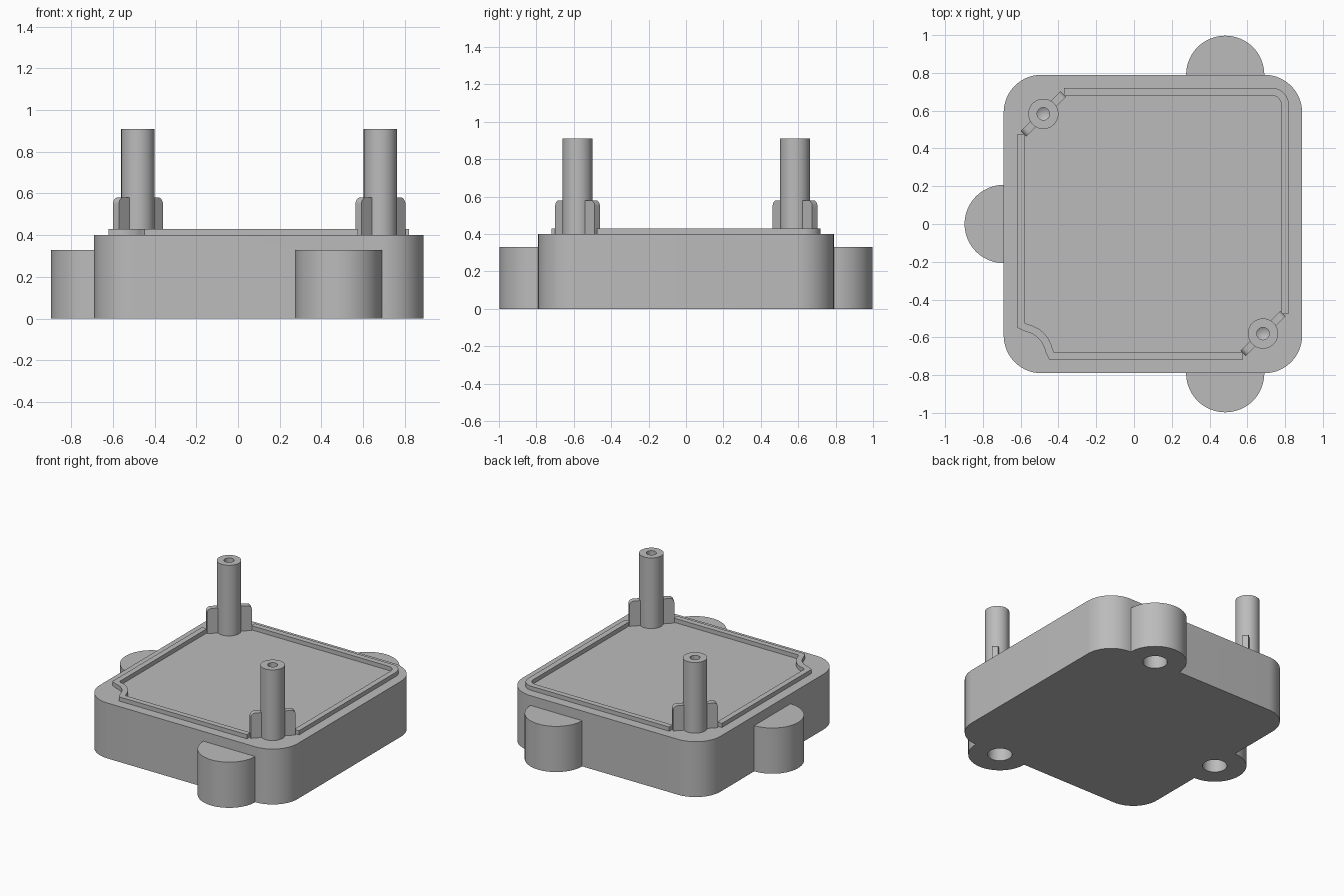
import bpy, bmesh, math
from mathutils import Vector, Matrix

old = bpy.data.objects.get("Cube")
if old:
    bpy.data.objects.remove(old, do_unlink=True)

grey = bpy.data.materials.new("plain grey")
grey.use_nodes = True
grey.diffuse_color = (0.5, 0.5, 0.5, 1)
grey.node_tree.nodes["Principled BSDF"].inputs["Base Color"].default_value = (0.5, 0.5, 0.5, 1)

BASE_TOP, LIP_TOP, RIB_TOP, POST_TOP = 0.4, 0.43, 0.58, 0.91
SINK = 0.02          # how far parts reach into the base
HALF, MID_X = 0.79, 0.1
LUG_R = 0.207


def finish(name, bm):
    bmesh.ops.recalc_face_normals(bm, faces=bm.faces)
    mesh = bpy.data.meshes.new(name)
    bm.to_mesh(mesh)
    bm.free()
    mesh.materials.append(grey)
    obj = bpy.data.objects.new(name, mesh)
    bpy.context.collection.objects.link(obj)
    return obj


def select(obj):
    bpy.ops.object.select_all(action='DESELECT')
    obj.select_set(True)
    bpy.context.view_layer.objects.active = obj


def smooth(obj):
    select(obj)
    bpy.ops.object.shade_smooth_by_angle(angle=math.radians(30))


def arc(cx, cy, r, start, end, n=16):
    angles = [math.radians(start + (end - start) * i / n) for i in range(n + 1)]
    return [(cx + r * math.cos(a), cy + r * math.sin(a)) for a in angles]


def prism(name, outline, low, high):
    bm = bmesh.new()
    face = bm.faces.new([bm.verts.new((x, y, low)) for x, y in outline])
    top = bmesh.ops.extrude_face_region(bm, geom=[face])["geom"]
    verts = [v for v in top if isinstance(v, bmesh.types.BMVert)]
    bmesh.ops.translate(bm, verts=verts, vec=(0, 0, high - low))
    return finish(name, bm)


def combine(target, tool, operation):
    mod = target.modifiers.new("join", 'BOOLEAN')
    mod.operation, mod.solver, mod.object = operation, 'EXACT', tool
    select(target)
    bpy.ops.object.modifier_apply(modifier=mod.name)
    bpy.data.objects.remove(tool, do_unlink=True)


def ribbon(path, width):
    """Outline of a mitred strip along a path."""
    pts = [Vector(p) for p in path]
    sides = ([], [])
    for i, p in enumerate(pts):
        a = (p - pts[i - 1]).normalized() if i else None
        b = (pts[i + 1] - p).normalized() if i < len(pts) - 1 else None
        a, b = a or b, b or a
        t = (a + b).normalized()
        offset = Vector((-t.y, t.x)) * (width / 2 / t.dot(a))
        sides[0].append(p + offset)
        sides[1].append(p - offset)
    return sides[0] + sides[1][::-1]


# Base block with rounded corners
r = 0.2
c = HALF - r
outline = []
for sx, sy, start in ((1, 1, 0), (-1, 1, 90), (-1, -1, 180), (1, -1, 270)):
    outline += arc(MID_X + sx * c, sy * c, r, start, start + 90)
base = prism("base", outline, 0, BASE_TOP)

# Three round mounting lugs, each with a blind hole from below
lugs = ((0.483, HALF), (0.483, -HALF), (MID_X - HALF, 0))
for x, y in lugs:
    combine(base, prism("lug", arc(x, y, LUG_R, 0, 360, 64)[:-1], 0, 0.33), 'UNION')
for x, y in lugs:
    combine(base, prism("lug_hole", arc(x, y, 0.08, 0, 360, 40)[:-1], -0.1, 0.2), 'DIFFERENCE')
smooth(base)

# Raised sealing lip in two runs, with a scooped corner
back_run = [(-0.37, 0.7)] + arc(0.73, 0.63, 0.07, 90, 0) + [(0.8, -0.475)]
front_run = [(-0.6, 0.475), (-0.6, -0.535)] + arc(-0.6, -0.7, 0.153, 78, 12) + [(-0.435, -0.7), (0.575, -0.7)]
for name, path in (("back_lip", back_run), ("front_lip", front_run)):
    smooth(prism(name, ribbon(path, 0.04), BASE_TOP - SINK, LIP_TOP))


def post(name, x, y):
    """Turned post with a drilled, cone-ended screw hole."""
    profile = [(0, 0.69), (0.033, 0.71), (0.033, POST_TOP), (0.08, POST_TOP),
               (0.08, BASE_TOP - SINK), (0, BASE_TOP - SINK)]
    bm = bmesh.new()
    verts = [bm.verts.new((px, 0, pz)) for px, pz in profile]
    edges = [bm.edges.new(pair) for pair in zip(verts, verts[1:])]
    bmesh.ops.spin(bm, geom=verts + edges, axis=(0, 0, 1), cent=(0, 0, 0),
                   angle=math.tau, steps=40)
    bmesh.ops.remove_doubles(bm, verts=bm.verts, dist=0.0001)
    obj = finish(name, bm)
    obj.location = (x, y, 0)
    smooth(obj)


def rib(name, x, y, side):
    """Diagonal fin with a rounded outer top corner."""
    end, fillet = 0.149, 0.03
    profile = [(0.06, BASE_TOP - SINK), (end, BASE_TOP - SINK)]
    profile += arc(end - fillet, RIB_TOP - fillet, fillet, 0, 90, 8) + [(0.06, RIB_TOP)]
    bm = bmesh.new()
    face = bm.faces.new([bm.verts.new((u, -0.02, z)) for u, z in profile])
    far = bmesh.ops.extrude_face_region(bm, geom=[face])["geom"]
    bmesh.ops.translate(bm, vec=(0, 0.04, 0),
                        verts=[v for v in far if isinstance(v, bmesh.types.BMVert)])
    turn = Matrix.Rotation(math.radians(45 if side > 0 else 225), 4, 'Z')
    bm.transform(Matrix.Translation((x, y, 0)) @ turn)
    smooth(finish(name, bm))


# Screw posts in opposite corners, each braced by two ribs
for place, x, y in (("back_right", -0.48, 0.583), ("front_left", 0.683, -0.58)):
    post(place + "_post", x, y)
    rib(place + "_outer_rib", x, y, 1)
    rib(place + "_inner_rib", x, y, -1)
